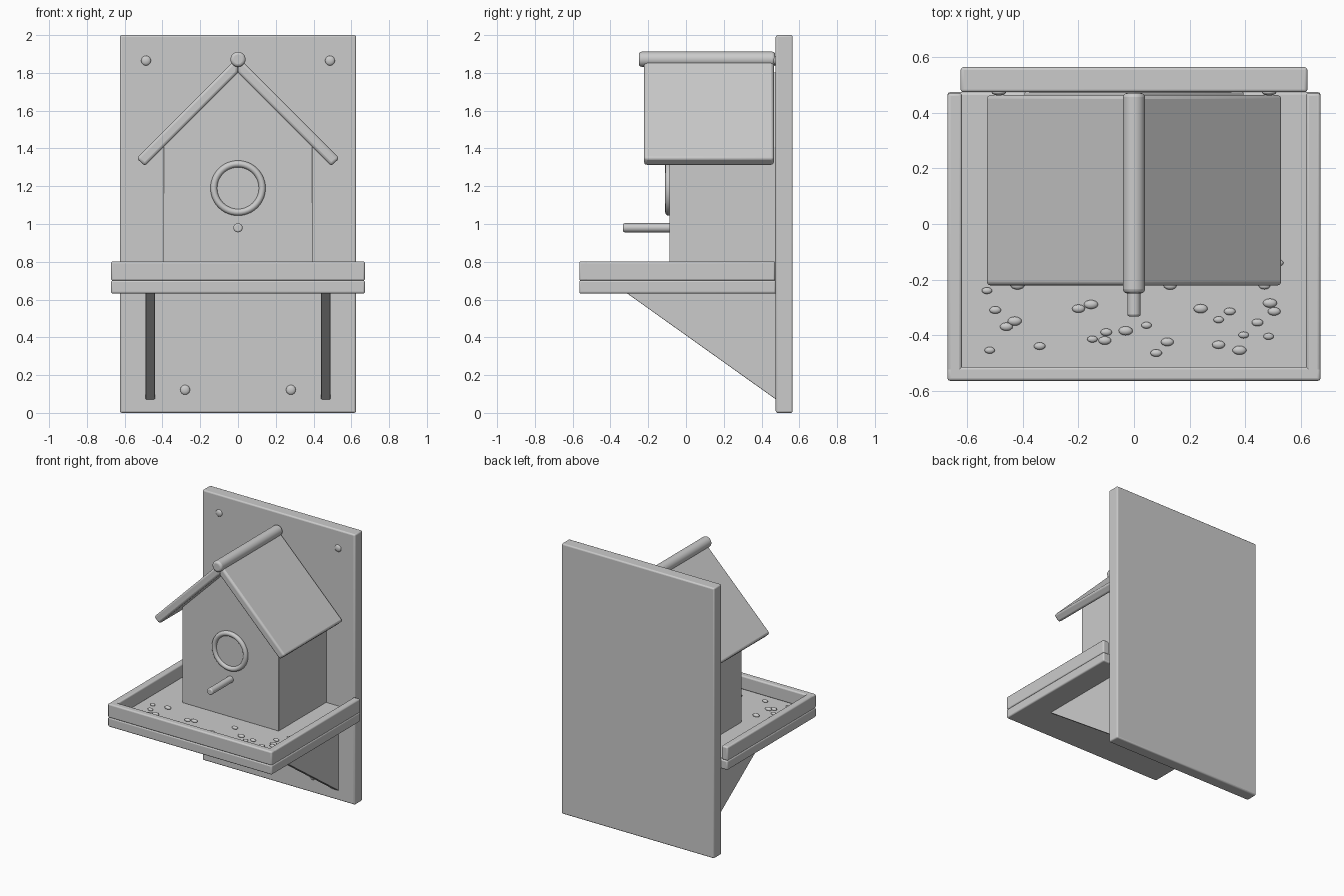
import bpy, bmesh, math
from mathutils import Matrix

if "Cube" in bpy.data.objects:
    bpy.data.objects.remove(bpy.data.objects["Cube"])

grey = bpy.data.materials.new("light grey")
grey.diffuse_color = (0.6, 0.6, 0.6, 1)
grey.use_nodes = True
grey.node_tree.nodes["Principled BSDF"].inputs["Base Color"].default_value = grey.diffuse_color


def finish(name, bm, bevel=0.0, angle=35):
    bmesh.ops.recalc_face_normals(bm, faces=bm.faces)
    me = bpy.data.meshes.new(name)
    bm.to_mesh(me)
    bm.free()
    me.materials.append(grey)
    ob = bpy.data.objects.new(name, me)
    bpy.context.collection.objects.link(ob)
    if bevel:
        mod = ob.modifiers.new("rounded edges", 'BEVEL')
        mod.width, mod.segments = bevel, 3
        mod.limit_method = 'ANGLE'
    bpy.ops.object.select_all(action='DESELECT')
    ob.select_set(True)
    bpy.context.view_layer.objects.active = ob
    bpy.ops.object.shade_smooth_by_angle(angle=math.radians(angle))
    return ob


def box(name, x0, x1, y0, y1, z0, z1, bevel=0.01):
    bm = bmesh.new()
    bmesh.ops.create_cube(bm, size=1)
    for v in bm.verts:
        v.co = ((x0 + x1) / 2 + v.co.x * (x1 - x0),
                (y0 + y1) / 2 + v.co.y * (y1 - y0),
                (z0 + z1) / 2 + v.co.z * (z1 - z0))
    return finish(name, bm, bevel)


def prism(name, points, axis, a, b, bevel=0.0):
    """Extrude a closed profile along x (points are y, z) or y (points are x, z)."""
    bm = bmesh.new()
    put = (lambda p, t: (t, p[0], p[1])) if axis == 'x' else (lambda p, t: (p[0], t, p[1]))
    face = bm.faces.new([bm.verts.new(put(p, a)) for p in points])
    ext = bmesh.ops.extrude_face_region(bm, geom=[face])["geom"]
    shift = (b - a, 0, 0) if axis == 'x' else (0, b - a, 0)
    bmesh.ops.translate(bm, vec=shift, verts=[g for g in ext if isinstance(g, bmesh.types.BMVert)])
    return finish(name, bm, bevel)


def rod(name, x, z, r, y0, y1, bevel=0.0):
    bm = bmesh.new()
    m = Matrix.Translation((x, (y0 + y1) / 2, z)) @ Matrix.Rotation(math.pi / 2, 4, 'X')
    bmesh.ops.create_cone(bm, cap_ends=True, segments=32, radius1=r, radius2=r,
                          depth=y1 - y0, matrix=m)
    return finish(name, bm, bevel)


def ellipsoid(name, centre, size):
    bm = bmesh.new()
    bmesh.ops.create_uvsphere(bm, u_segments=16, v_segments=8, radius=1,
                              matrix=Matrix.Translation(centre) @ Matrix.Diagonal((*size, 1)))
    return finish(name, bm, angle=60)


# Wall board and tray
box("back_board", -0.625, 0.625, 0.475, 0.565, 0, 2)
box("tray_floor", -0.672, 0.672, -0.565, 0.475, 0.632, 0.702)
box("tray_front_rim", -0.672, 0.672, -0.565, -0.515, 0.70, 0.802)
for side, s in (("left", -1), ("right", 1)):
    xs = sorted((s * 0.62, s * 0.672))
    box(side + "_tray_rim", *xs, -0.56, 0.472, 0.70, 0.802)
    # Triangular support under the tray
    xs = sorted((s * 0.44, s * 0.49))
    prism(side + "_bracket", [(-0.315, 0.635), (0.478, 0.635), (0.478, 0.07)], 'x', *xs, 0.004)
    # Sloping roof panel
    prism(side + "_roof_panel",
          [(0, 1.80), (s * 0.493, 1.307), (s * 0.537, 1.348), (0, 1.885)],
          'y', -0.222, 0.465, 0.015)
    # Screw heads
    ellipsoid(side + "_upper_screw", (s * 0.487, 0.475, 1.865), (0.026, 0.012, 0.026))
    ellipsoid(side + "_lower_screw", (s * 0.28, 0.475, 0.122), (0.026, 0.012, 0.026))

# House body with pointed gable
prism("house_body", [(-0.395, 0.70), (0.395, 0.70), (0.395, 1.41), (0, 1.805), (-0.395, 1.41)],
      'y', -0.088, 0.475, 0.004)
rod("roof_ridge", 0, 1.872, 0.04, -0.25, 0.472, 0.015)
rod("perch", 0, 0.98, 0.024, -0.333, -0.08, 0.008)
rod("entrance_disc", 0, 1.19, 0.125, -0.093, -0.08)

# Entrance ring, a small circle swept around the hole
bm = bmesh.new()
N, M = 48, 12
ring = [[bm.verts.new(((0.128 + 0.018 * math.cos(b)) * math.cos(a),
                       -0.092 + 0.018 * math.sin(b),
                       1.19 + (0.128 + 0.018 * math.cos(b)) * math.sin(a)))
         for b in (2 * math.pi * j / M for j in range(M))]
        for a in (2 * math.pi * i / N for i in range(N))]
for i in range(N):
    for j in range(M):
        k, l = (i + 1) % N, (j + 1) % M
        bm.faces.new((ring[i][j], ring[k][j], ring[k][l], ring[i][l]))
finish("entrance_ring", bm, angle=60)

# Seeds scattered on the tray
seeds = [(-.53, -.24), (-.50, -.31), (-.46, -.37), (-.43, -.35), (-.52, -.455), (-.34, -.44),
         (-.20, -.305), (-.155, -.29), (-.15, -.415), (-.10, -.39), (-.105, -.42), (-.03, -.385),
         (.045, -.365), (.08, -.465), (.12, -.425), (.24, -.305), (.305, -.345), (.345, -.315),
         (.305, -.435), (.38, -.455), (.395, -.40), (.445, -.355), (.505, -.315), (.49, -.285),
         (.485, -.405), (.47, -.222), (.13, -.222), (-.42, -.22), (.52, -.14)]
for i, (x, y) in enumerate(seeds):
    k = 0.85 + 0.1 * (i % 4)
    ellipsoid(f"seed_{i + 1}", (x, y, 0.708), (0.022 * k, 0.014 * k, 0.011 * k))
